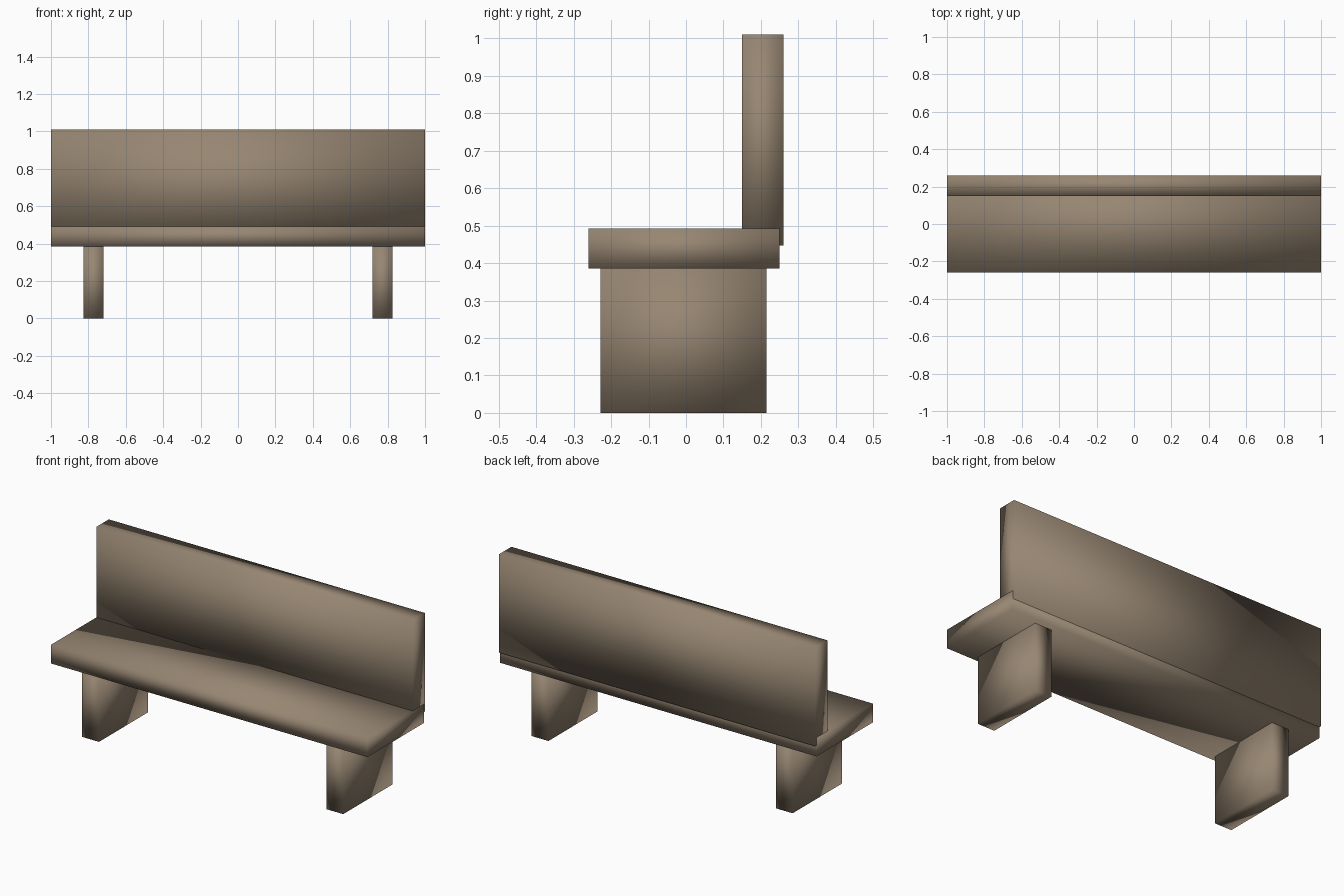
import bpy

cube = bpy.data.objects.get("Cube")
if cube:
    bpy.data.objects.remove(cube, do_unlink=True)

# Single warm brown finish
wood = bpy.data.materials.new("brown wood")
wood.use_nodes = True
color = (0.31, 0.24, 0.17, 1)
wood.diffuse_color = color
bsdf = wood.node_tree.nodes["Principled BSDF"]
bsdf.inputs["Base Color"].default_value = color
bsdf.inputs["Roughness"].default_value = 0.8


def slab(name, low, high):
    """Softly shaded box between two opposite corners."""
    center = [(a + b) / 2 for a, b in zip(low, high)]
    bpy.ops.mesh.primitive_cube_add(size=1, location=center)
    obj = bpy.context.object
    obj.name = name
    obj.scale = [b - a for a, b in zip(low, high)]
    bpy.ops.object.transform_apply(location=False, rotation=False, scale=True)
    obj.data.materials.append(wood)
    bpy.ops.object.shade_smooth()
    return obj


# Seat plank and upright backrest, slightly overlapping
slab("seat", (-1, -0.26, 0.385), (1, 0.25, 0.492))
slab("backrest", (-0.999, 0.15, 0.447), (0.999, 0.26, 1.01))

# Pair of slab legs
for side, name in ((1, "left_leg"), (-1, "right_leg")):
    x = side * 0.772
    slab(name, (x - 0.053, -0.228, 0), (x + 0.053, 0.215, 0.39))
